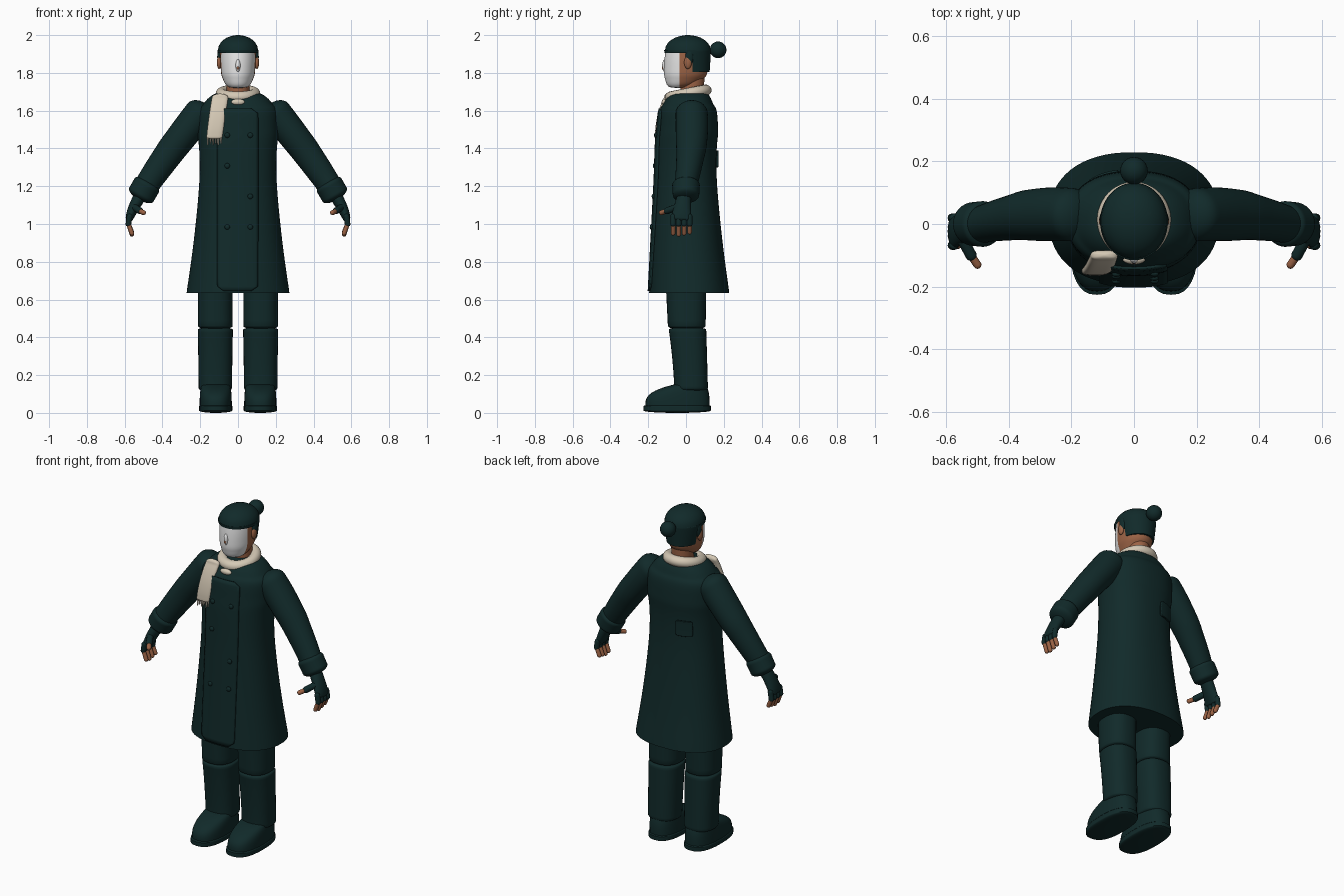
import bpy, bmesh, math
from mathutils import Vector

default_cube = bpy.data.objects.get("Cube")
if default_cube:
    bpy.data.objects.remove(default_cube)


def material(name, *rgb):
    mat = bpy.data.materials.new(name)
    mat.use_nodes = True
    mat.diffuse_color = (*rgb, 1)
    shader = next(node for node in mat.node_tree.nodes if node.type == 'BSDF_PRINCIPLED')
    shader.inputs["Base Color"].default_value = mat.diffuse_color
    shader.inputs["Roughness"].default_value = 0.8
    return mat


teal = material("dark_teal_cloth", 0.0055, 0.023, 0.023)
skin = material("brown_skin", 0.33, 0.125, 0.06)
cream = material("cream_wool", 0.66, 0.58, 0.46)
white = material("white_mask", 0.9, 0.9, 0.9)


def shade(ob):
    bpy.ops.object.select_all(action='DESELECT')
    ob.select_set(True)
    bpy.context.view_layer.objects.active = ob
    bpy.ops.object.shade_smooth_by_angle(angle=math.radians(50))


def finish(bm, name, *materials):
    bmesh.ops.recalc_face_normals(bm, faces=bm.faces)
    mesh = bpy.data.meshes.new(name)
    bm.to_mesh(mesh)
    bm.free()
    for mat in materials:
        mesh.materials.append(mat)
    ob = bpy.data.objects.new(name, mesh)
    bpy.context.collection.objects.link(ob)
    shade(ob)
    return ob


def mix(a, b, t):
    return [p + (q - p) * t for p, q in zip(a, b)]


def smooth(knots, steps=6):
    """Smooth curve through the knots (x, y, z, radius, radius)."""
    rings = []
    for i in range(len(knots) - 1):
        before, a, b = knots[max(i - 1, 0)], knots[i], knots[i + 1]
        after = knots[min(i + 2, len(knots) - 1)]
        for step in range(steps):
            t = step / steps
            start = [p + (r - q) * t / 2 for p, q, r in zip(a, before, b)]
            end = [p + (r - q) * (t - 1) / 2 for p, q, r in zip(b, a, after)]
            rings.append(mix(start, end, t * t * (3 - 2 * t)))
    return rings + [list(knots[-1])]


def dome(ring, axis, height):
    """Rings that shrink along a rounded end."""
    domed = []
    for step in range(1, 7):
        angle = math.radians(14 * step)
        centre = Vector(ring[:3]) + axis * height * math.sin(angle)
        domed.append([*centre, *(r * math.cos(angle) for r in ring[3:])])
    return domed


def loft_mesh(rings, level=True, power=2, sides=32, base=0, top=0):
    """Skin over rings, either level or square to the path, with domed ends."""
    points = [Vector(ring[:3]) for ring in rings]
    up = Vector((0, 0, 1))
    first = -up if level else (points[0] - points[1]).normalized()
    last = up if level else (points[-1] - points[-2]).normalized()
    if base:
        rings = dome(rings[0], first, base)[::-1] + rings
    if top:
        rings = rings + dome(rings[-1], last, top)
    points = [Vector(ring[:3]) for ring in rings]
    bm = bmesh.new()
    loops = []
    for i, ring in enumerate(rings):
        u, v = Vector((1, 0, 0)), Vector((0, 1, 0))
        if not level:
            along = points[min(i + 1, len(points) - 1)] - points[max(i - 1, 0)]
            u = along.cross(v).normalized()
            v = u.cross(along).normalized()
        loop = []
        for side in range(sides):
            angle = math.tau * side / sides
            c, s = (math.copysign(abs(w) ** (2 / power), w)
                    for w in (math.cos(angle), math.sin(angle)))
            loop.append(bm.verts.new(points[i] + u * c * ring[3] + v * s * ring[4]))
        loops.append(loop)
    for a, b in zip(loops, loops[1:]):
        for k in range(sides):
            bm.faces.new((a[k], a[k - 1], b[k - 1], b[k]))
    bm.faces.new(loops[0])
    bm.faces.new(loops[-1])
    return bm


def loft(name, mat, *knots, **options):
    return finish(loft_mesh(smooth(knots), **options), name, mat)


def ball(name, mat, centre, size):
    bm = bmesh.new()
    bmesh.ops.create_uvsphere(bm, u_segments=24, v_segments=14, radius=1)
    bmesh.ops.scale(bm, vec=size, verts=bm.verts)
    bmesh.ops.translate(bm, vec=centre, verts=bm.verts)
    return finish(bm, name, mat)


def cut(bm, point, normal):
    bmesh.ops.bisect_plane(bm, geom=bm.verts[:] + bm.edges[:] + bm.faces[:],
                           plane_co=point, plane_no=normal)


# Coat body from hem through waist, chest and shoulder to the neck
coat_power = 2.3
coat = smooth([(0, 0.017, 0.635, 0.272, 0.212), (0, 0, 1.2, 0.206, 0.165),
               (0, 0.01, 1.5, 0.214, 0.16), (0, 0.012, 1.64, 0.18, 0.13),
               (0, 0.02, 1.7, 0.08, 0.08)], steps=10)
finish(loft_mesh(coat, power=coat_power, sides=64), "coat", teal)


def coat_depth(x, z, facing):
    """Depth of the coat surface, facing -1 at the front and 1 at the back."""
    below, above = next((a, b) for a, b in zip(coat, coat[1:]) if z <= b[2])
    ring = mix(below, above, (z - below[2]) / (above[2] - below[2]))
    bulge = (1 - abs(x / ring[3]) ** coat_power) ** (1 / coat_power)
    return ring[1] + facing * ring[4] * bulge


def plate(name, left, right, low, high, facing, corner, lift):
    """Rounded sheet that follows the coat."""
    bm = bmesh.new()
    rows, columns, grid = 40, 14, []
    for i in range(rows + 1):
        z = low + (high - low) * i / rows
        reach = max(0, corner - min(z - low, high - z))
        inset = corner - math.sqrt(max(0, corner ** 2 - reach ** 2))
        row = []
        for j in range(columns + 1):
            x = left + inset + (right - left - 2 * inset) * j / columns
            row.append(bm.verts.new((x, coat_depth(x, z, facing) + facing * lift, z)))
        grid.append(row)
    for a, b in zip(grid, grid[1:]):
        for j in range(columns):
            bm.faces.new((a[j], a[j + 1], b[j + 1], b[j]))
    thickness = finish(bm, name, teal).modifiers.new("thickness", 'SOLIDIFY')
    thickness.thickness, thickness.offset = 0.009, 0


plate("coat_front_panel", -0.11, 0.106, 0.645, 1.61, -1, corner=0.035, lift=0.004)
plate("back_pocket", -0.14, -0.05, 1.3, 1.39, 1, corner=0.012, lift=0.009)

# Two columns of buttons, each with one row left out
for column, x, gap in (("right", -0.057, 2), ("left", 0.065, 1)):
    for row in range(4):
        if row != gap:
            z = 1.47 - 0.162 * row
            ball(f"{column}_button_{row + 1}", teal,
                 (x, coat_depth(x, z, -1) - 0.01, z), (0.014, 0.009, 0.014))

# Limbs, built once for each side
for side, sign in (("left", 1), ("right", -1)):
    def limb(part, mat, *knots, **options):
        loft(f"{side}_{part}", mat, *[(sign * x, *rest) for x, *rest in knots], **options)

    def digit(part, mat, start, end, radius):
        limb(part, mat, (*start, radius, radius), (*end, radius, radius),
             level=False, sides=12, base=radius, top=radius)

    limb("sleeve", teal, (0.2, 0.03, 1.585, 0.085, 0.085), (0.3, 0.03, 1.46, 0.08, 0.084),
         (0.39, 0.02, 1.34, 0.074, 0.072), (0.48, 0, 1.21, 0.065, 0.06),
         level=False, base=0.06)
    limb("sleeve_cuff", teal, (0.483, 0, 1.205, 0.074, 0.073), (0.512, 0, 1.155, 0.074, 0.07),
         level=False, base=0.03, top=0.03)
    limb("glove", teal, (0.52, -0.01, 1.145, 0.033, 0.038),
         (0.555, -0.02, 1.08, 0.028, 0.046), (0.575, -0.025, 1.03, 0.02, 0.054),
         level=False, top=0.015)

    # Half-gloved fingers curl inward; the thumb points forward
    for finger in range(4):
        y = -0.068 + 0.029 * finger
        tip = 0.945 + 0.006 * abs(finger - 1)
        digit(f"glove_finger_{finger + 1}", teal, (0.574, y, 1.04), (0.58, y, 1), 0.015)
        digit(f"finger_{finger + 1}", skin, (0.58, y, 1), (0.562, y, tip), 0.012)
    thumb_root, thumb_middle = (0.55, -0.045, 1.09), (0.52, -0.1, 1.07)
    digit("glove_thumb", teal, thumb_root, thumb_middle, 0.018)
    digit("thumb", skin, thumb_middle, (0.5, -0.13, 1.06), 0.013)

    # Trousers in two overlapping sections
    limb("trouser_thigh", teal, (0.12, 0.004, 0.46, 0.092, 0.1), (0.12, 0, 0.7, 0.092, 0.108),
         power=2.4, base=0.02)
    limb("trouser_shin", teal, (0.12, 0.027, 0.13, 0.088, 0.089),
         (0.12, 0.02, 0.28, 0.09, 0.092), (0.12, 0.008, 0.44, 0.093, 0.099),
         power=2.4, base=0.02, top=0.015)

    # Boot: a rounded sole, and an upper that eases back to the ankle
    foot = sign * 0.118
    sole, ankle = (foot, -0.045, 0.04, 0.085, 0.17), (foot, 0.02, 0.15, 0.075, 0.085)
    upper = []
    for step in range(11):
        ring = mix(sole, ankle, (step / 10) ** 3)
        ring[2] = sole[2] + (ankle[2] - sole[2]) * step / 10
        upper.append(ring)
    finish(loft_mesh(upper, power=2.5), f"{side}_boot", teal)
    limb("boot_sole", teal, (0.118, -0.047, 0.012, 0.088, 0.179),
         (0.118, -0.047, 0.036, 0.088, 0.179), power=2.5, base=0.012, top=0.012)

    ball(f"{side}_ear", skin, (sign * 0.1, 0.01, 1.855), (0.012, 0.02, 0.034))
    ball(f"{side}_sideburn", teal, (sign * 0.098, 0.018, 1.885), (0.012, 0.021, 0.045))

# Neck and head; the front of the head is the pale mask
loft("neck", skin, (0, 0.03, 1.62, 0.06, 0.06), (0, 0.035, 1.82, 0.06, 0.065))
head = loft_mesh(smooth([(0, -0.03, 1.73, 0.056, 0.065), (0, -0.01, 1.765, 0.079, 0.1),
                         (0, 0, 1.83, 0.092, 0.116), (0, 0.005, 1.92, 0.094, 0.113)]),
                 sides=48, base=0.01, top=0.04)
mask_edge = -0.035
cut(head, (0, mask_edge, 0), (0, 1, 0))
for face in head.faces:
    face.material_index = int(face.calc_center_median().y < mask_edge)
finish(head, "head_with_mask", skin, white)
ball("mask_nose", white, (0, -0.111, 1.838), (0.013, 0.015, 0.034))
ball("nose_tip", skin, (0, -0.122, 1.826), (0.007, 0.006, 0.009))

# Hair cap, cut away around the face
hair = loft_mesh(smooth([(0, 0.025, 1.805, 0.088, 0.1), (0, 0.01, 1.9, 0.106, 0.121),
                         (0, 0.01, 1.92, 0.106, 0.121)]), sides=48, top=0.08)
hairline, temple = 1.906, 0.035
cut(hair, (0, temple, 0), (0, 1, 0))
cut(hair, (0, 0, hairline), (0, 0, 1))
centres = [(face, face.calc_center_median()) for face in hair.faces]
bmesh.ops.delete(hair, context='FACES',
                 geom=[face for face, c in centres if c.y < temple and c.z < hairline])
finish(hair, "hair_cap", teal)
ball("hair_bun", teal, (0, 0.17, 1.922), (0.044, 0.044, 0.044))

# Scarf: loop, knot, hanging tail and fringe
bpy.ops.mesh.primitive_torus_add(major_segments=48, minor_segments=16, major_radius=0.088,
                                 minor_radius=0.03, location=(0, 0.012, 1.69),
                                 rotation=(math.radians(11), 0, 0))
scarf = bpy.context.object
scarf.name, scarf.scale.y = "scarf_loop", 1.06
scarf.data.materials.append(cream)
shade(scarf)
ball("scarf_knot", cream, (0, -0.113, 1.645), (0.036, 0.016, 0.017))
loft("scarf_tail", cream, (-0.125, -0.15, 1.46, 0.042, 0.014),
     (-0.11, -0.134, 1.57, 0.044, 0.018), (-0.095, -0.1, 1.67, 0.043, 0.016),
     power=3, base=0.01, top=0.02)
for strand in range(6):
    x, low = -0.16 + 0.014 * strand, 1.418 + 0.009 * (strand % 2)
    loft(f"scarf_fringe_{strand + 1}", cream, (x, -0.155, low, 0.003, 0.004),
         (x, -0.15, 1.46, 0.006, 0.008), sides=8)
